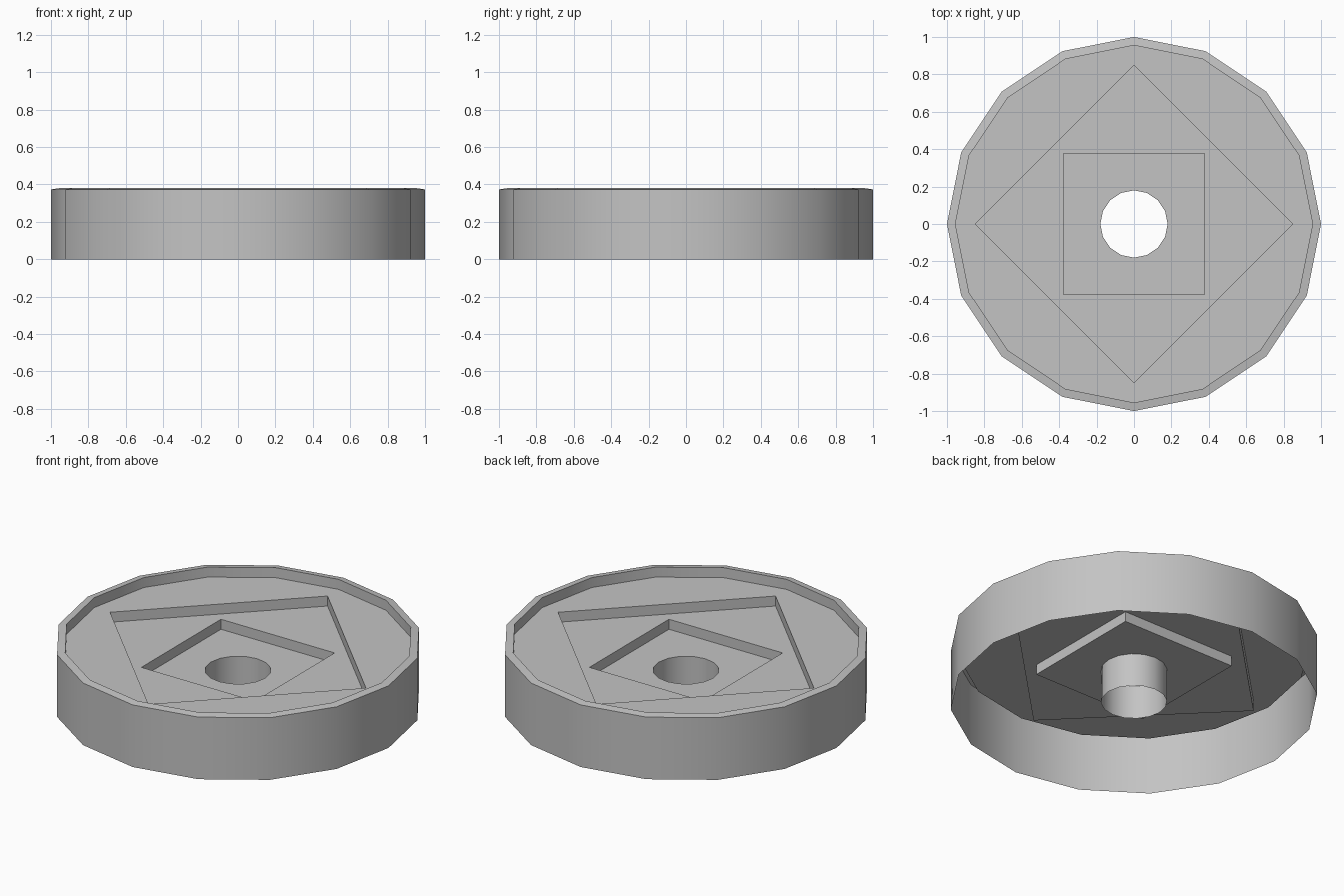
import bpy
import bmesh
from math import cos, sin, pi

cube = bpy.data.objects.get("Cube")
if cube:
    bpy.data.objects.remove(cube, do_unlink=True)

grey = bpy.data.materials.new("light grey")
grey.use_nodes = True
colour = (0.55, 0.55, 0.55, 1)
grey.diffuse_color = colour
grey.node_tree.nodes["Principled BSDF"].inputs["Base Color"].default_value = colour

# Heights of the stepped levels
RIM, FLOOR, DIAMOND, SQUARE = 0.38, 0.32, 0.26, 0.20


def ring(bm, sides, radius, z, turn=0.0):
    """Regular polygon of vertices, anticlockwise from above."""
    angles = [turn + 2 * pi * i / sides for i in range(sides)]
    return [bm.verts.new((radius * cos(a), radius * sin(a), z)) for a in angles]


def finish(bm, name):
    mesh = bpy.data.meshes.new(name)
    bm.to_mesh(mesh)
    bm.free()
    mesh.materials.append(grey)
    obj = bpy.data.objects.new(name, mesh)
    bpy.context.collection.objects.link(obj)
    bpy.ops.object.select_all(action="DESELECT")
    obj.select_set(True)
    bpy.context.view_layer.objects.active = obj
    bpy.ops.object.shade_smooth_by_angle(angle=pi / 6)
    return obj


def wall(name, sides, profile, turn=0.0):
    """Thin skin through polygons given as (radius, height)."""
    bm = bmesh.new()
    rings = [ring(bm, sides, r, z, turn) for r, z in profile]
    for a, b in zip(rings, rings[1:]):
        for i in range(sides):
            j = (i + 1) % sides
            bm.faces.new((a[i], a[j], b[j], b[i]))
    return finish(bm, name)


def level(name, z, outer, inner):
    """Flat floor between two polygons given as (sides, radius, turn)."""
    bm = bmesh.new()
    for sides, radius, turn in (outer, inner):
        loop = ring(bm, sides, radius, z, turn)
        for i in range(sides):
            bm.edges.new((loop[i], loop[(i + 1) % sides]))
    bmesh.ops.triangle_fill(bm, edges=bm.edges[:], use_beauty=True)
    for face in bm.faces:
        face.normal_update()
        if face.normal.z < 0:
            face.normal_flip()
    return finish(bm, name)


rim_edge = (16, 0.955, 0)
diamond_edge = (4, 0.85, 0)
square_edge = (4, 0.534, pi / 4)
hole_edge = (16, 0.18, 0)

# Outer skin, rim and the drop inside the rim
wall("outer_wall_and_rim", 16, [(1, 0), (1, 0.373), (0.955, RIM), (0.955, FLOOR)])

# Stepped floors, each sunk below the last
level("outer_floor", FLOOR, rim_edge, diamond_edge)
wall("diamond_step", 4, [(0.85, FLOOR), (0.85, DIAMOND)])
level("diamond_floor", DIAMOND, diamond_edge, square_edge)
wall("square_step", 4, [(0.534, DIAMOND), (0.534, SQUARE)], pi / 4)
level("square_floor", SQUARE, square_edge, hole_edge)

# Central tube down to the open base
wall("axle_tube", 16, [(0.18, SQUARE), (0.18, 0)])
